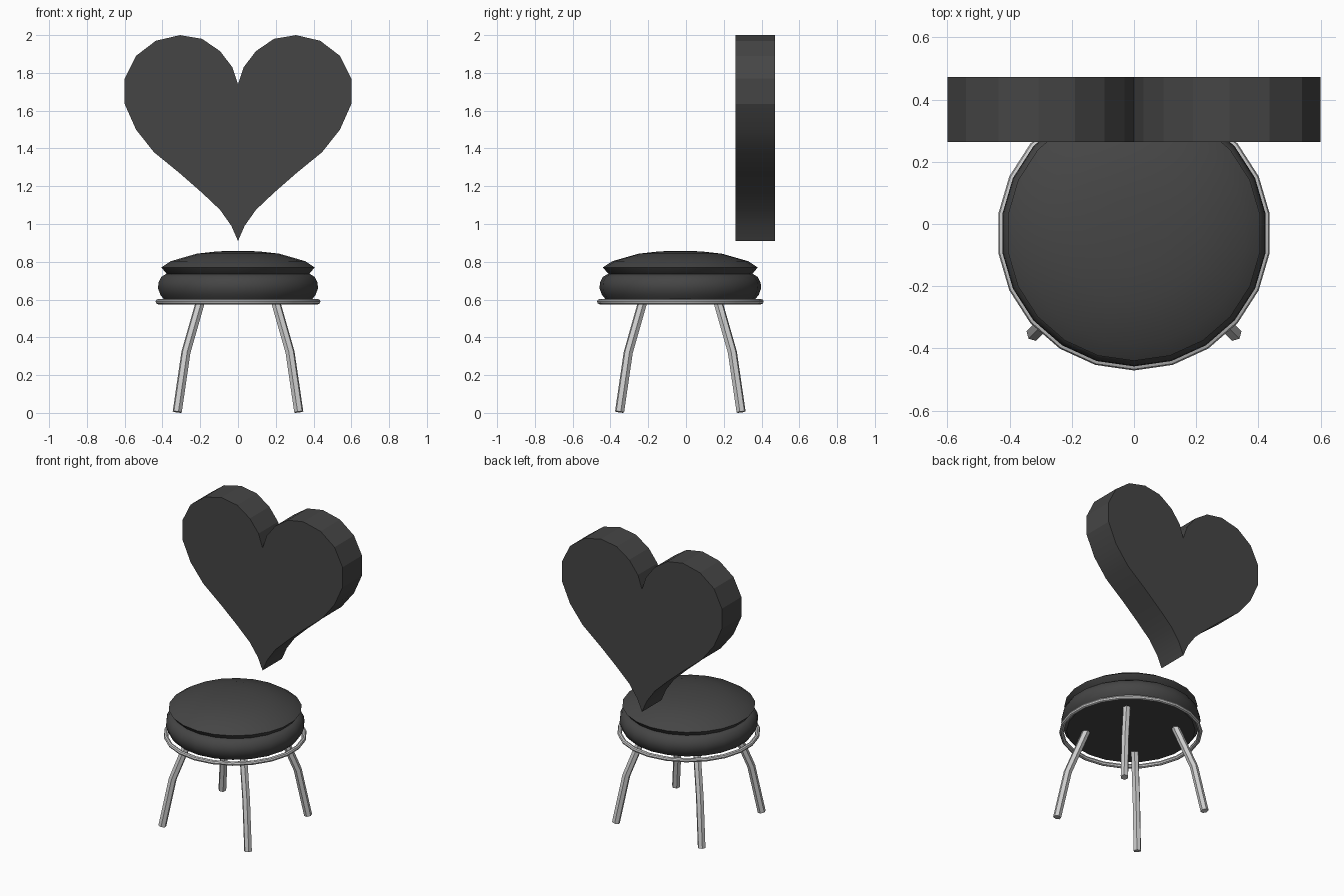
import bpy, bmesh
from math import sin, cos, pi, radians
from mathutils import Vector

if "Cube" in bpy.data.objects:
    bpy.data.objects.remove(bpy.data.objects["Cube"])

CY = -0.03   # seat centre in y
SIDES = 22


def material(name, v):
    m = bpy.data.materials.new(name)
    m.diffuse_color = (v, v, v, 1)
    m.use_nodes = True
    m.node_tree.nodes["Principled BSDF"].inputs["Base Color"].default_value = m.diffuse_color
    return m


leather = material("dark_leather", 0.06)
metal = material("metal", 0.55)


def finish(name, bm, mat, angle):
    bmesh.ops.remove_doubles(bm, verts=bm.verts, dist=1e-5)
    bmesh.ops.recalc_face_normals(bm, faces=bm.faces)
    me = bpy.data.meshes.new(name)
    bm.to_mesh(me)
    bm.free()
    ob = bpy.data.objects.new(name, me)
    bpy.context.collection.objects.link(ob)
    me.materials.append(mat)
    bpy.ops.object.select_all(action='DESELECT')
    ob.select_set(True)
    bpy.context.view_layer.objects.active = ob
    bpy.ops.object.shade_smooth_by_angle(angle=radians(angle))
    return ob


def loft(name, rings, mat, angle=40, caps=True, loop=False):
    """Skin a list of equal-length point rings."""
    bm = bmesh.new()
    vs = [[bm.verts.new(p) for p in r] for r in rings]
    n = len(rings[0])
    for a, b in zip(vs, vs[1:] + (vs[:1] if loop else [])):
        for i in range(n):
            j = (i + 1) % n
            bm.faces.new((a[i], a[j], b[j], b[i]))
    if caps:
        bm.faces.new(vs[0])
        bm.faces.new(vs[-1])
    return finish(name, bm, mat, angle)


def lathe(name, profile, mat, **kw):
    """Revolve (radius, z) points about the seat axis."""
    angs = [-pi / 2 + 2 * pi * i / SIDES for i in range(SIDES)]
    return loft(name, [[(r * cos(a), CY + r * sin(a), z) for a in angs]
                       for r, z in profile], mat, **kw)


# Cushions
lathe("lower_cushion", [(.395, .60), (.415, .625), (.428, .66), (.425, .69),
                        (.41, .72), (.385, .735), (.30, .74)], leather)
lathe("upper_cushion", [(.36, .725), (.382, .737), (.41, .77), (.36, .803),
                        (.22, .843), (.11, .855), (.02, .858)], leather)

# Metal ring under the seat
lathe("seat_ring", [(.427 + .014 * cos(2 * pi * k / 8), .589 + .014 * sin(2 * pi * k / 8))
                    for k in range(8)], metal, caps=False, loop=True)

# Four bent legs: (distance from axis, z, tilt)
path = [(.455, .005, 11), (.39, .32, 16), (.275, .605, 22)]
R = .025
for name, deg in (("front_right_leg", -45), ("front_left_leg", -135),
                  ("back_right_leg", 45), ("back_left_leg", 135)):
    a = radians(deg)
    out = Vector((cos(a), sin(a), 0))
    side = Vector((-sin(a), cos(a), 0))
    rings = []
    for d, z, tilt in path:
        t = radians(tilt)
        u = out * cos(t) + Vector((0, 0, sin(t)))
        c = out * d + Vector((0, CY, z))
        rings.append([c + R * (u * cos(k * pi / 3) + side * sin(k * pi / 3))
                      for k in range(6)])
    loft(name, rings, metal, angle=30)

# Heart-shaped backrest: right half outline, mirrored
half = [(0, 1.74), (.03, 1.83), (.095, 1.915), (.19, 1.98), (.307, 2.0), (.435, 1.97),
        (.54, 1.89), (.60, 1.77), (.60, 1.635), (.54, 1.50), (.445, 1.38),
        (.31, 1.27), (.19, 1.165), (.095, 1.075), (.035, .99), (0, .91)]
outline = half + [(-x, z) for x, z in half[-2:0:-1]]
loft("heart_backrest", [[(x, y, z) for x, z in outline] for y in (.263, .472)],
     leather, angle=15)
